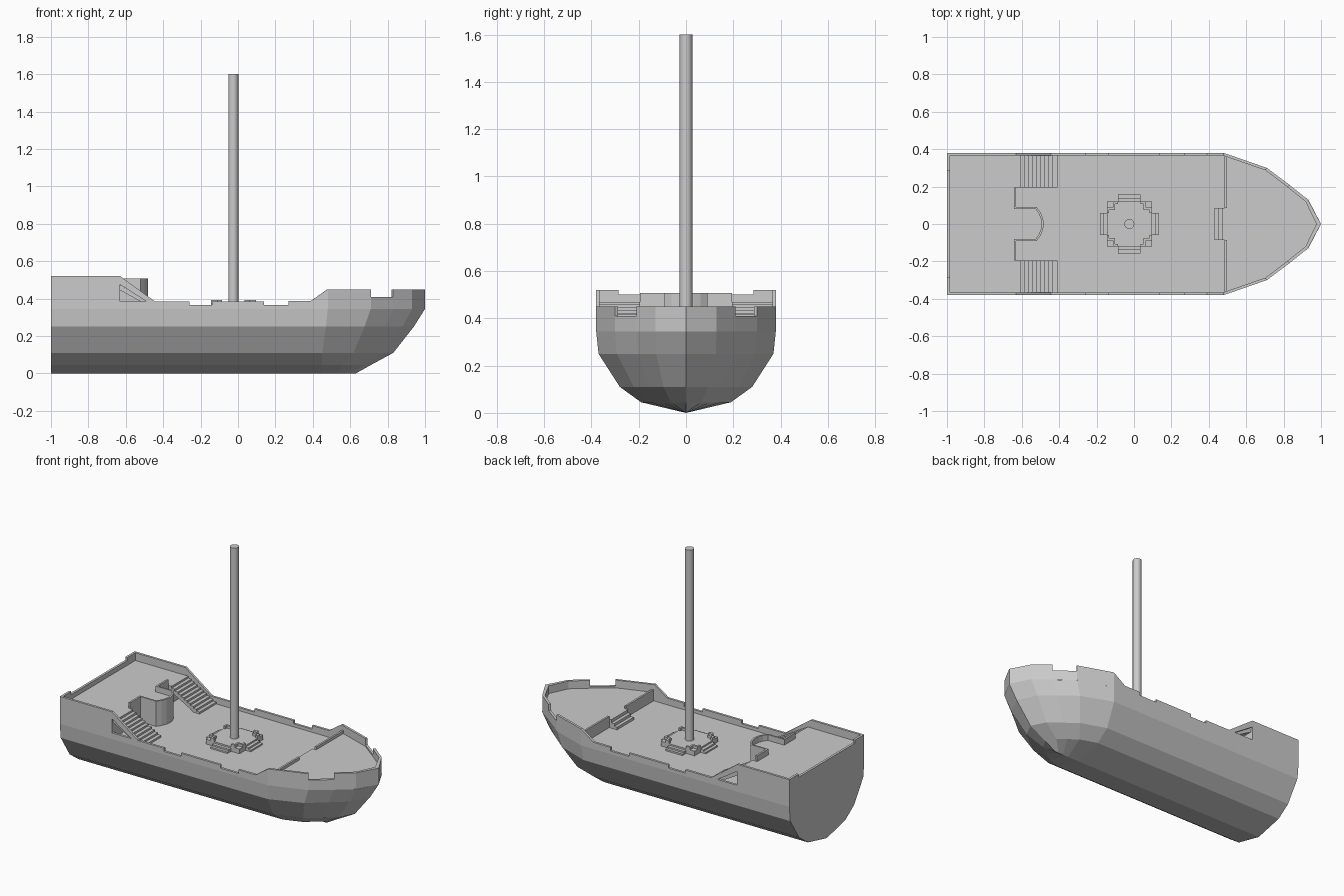
import bpy, bmesh, math

if "Cube" in bpy.data.objects:
    bpy.data.objects.remove(bpy.data.objects["Cube"])

DECK, POOP, FORE = 0.345, 0.47, 0.40


def finish(name, verts, faces, mirror=False):
    bm = bmesh.new()
    vs = [bm.verts.new(v) for v in verts]
    for f in faces:
        bm.faces.new([vs[i] for i in f])
    bmesh.ops.remove_doubles(bm, verts=bm.verts, dist=1e-5)
    bmesh.ops.dissolve_degenerate(bm, dist=1e-5, edges=bm.edges)
    bmesh.ops.recalc_face_normals(bm, faces=bm.faces)
    me = bpy.data.meshes.new(name)
    bm.to_mesh(me)
    bm.free()
    ob = bpy.data.objects.new(name, me)
    bpy.context.collection.objects.link(ob)
    if mirror:
        ob.modifiers.new("Mirror", 'MIRROR').use_axis = (False, True, False)
    return ob


def prism(name, pts, a, b, axis='z', mirror=False):
    """Extrude a 2D polygon along z (points xy) or along y (points xz)."""
    put = (lambda p, h: (p[0], p[1], h)) if axis == 'z' else (lambda p, h: (p[0], h, p[1]))
    n = len(pts)
    verts = [put(p, a) for p in pts] + [put(p, b) for p in pts]
    faces = [list(range(n)), list(range(n, 2 * n))]
    faces += [[i, (i + 1) % n, (i + 1) % n + n, i + n] for i in range(n)]
    return finish(name, verts, faces, mirror)


def box(name, x0, x1, y0, y1, z0, z1, mirror=False):
    return prism(name, [(x0, y0), (x1, y0), (x1, y1), (x0, y1)], z0, z1, 'z', mirror)


def wall(name, pts, base):
    """Mirrored thin wall; points are (outer x, outer y, inner x, inner y, top z)."""
    verts, faces = [], []
    for ox, oy, ix, iy, z in pts:
        verts += [(ox, oy, base), (ox, oy, z), (ix, iy, z), (ix, iy, base)]
    for k in range(len(pts) - 1):
        a, b = 4 * k, 4 * k + 4
        same = pts[k][:4] == pts[k + 1][:4]
        for j in ([1] if same else [0, 1, 2]):
            faces.append([a + j, a + j + 1, b + j + 1, b + j])
    for k in (0, len(pts) - 1):
        if pts[k][1] != 0:
            faces.append([4 * k + j for j in range(4)])
    return finish(name, verts, faces, True)


# Hull lofted through waterlines: z, half width, bow start x, stem x
levels = [(0, 0, 0.45, 0.63), (0.045, 0.19, 0.45, 0.71), (0.11, 0.28, 0.45, 0.83),
          (0.25, 0.37, 0.47, 0.94), (DECK, 0.38, 0.48, 1.0)]
bow = [(0, 1), (0.44, 0.79), (0.67, 0.55), (0.87, 0.34), (1, 0)]
verts, faces = [], []
for z, w, xs, xt in levels:
    half = [(-1, w)] + [(xs + (xt - xs) * t, w * s) for t, s in bow]
    verts += [(x, y, z) for x, y in half] + [(x, -y, z) for x, y in half[-2::-1]]
n = len(verts) // len(levels)
for k in range(len(levels) - 1):
    for i in range(n):
        j = (i + 1) % n
        faces.append([k * n + i, k * n + j, k * n + n + j, k * n + n + i])
faces.append(list(range(len(verts) - n, len(verts))))
finish("hull", verts, faces)

# Bulwark with notches, following the deck outline
outer = [(0.48, 0.38), (0.71, 0.30), (0.83, 0.21), (0.93, 0.13), (1.0, 0)]
inner = [(0.478, 0.365), (0.703, 0.287), (0.82, 0.198), (0.917, 0.12), (0.975, 0)]
tops = [(-1, 0.52), (-0.63, 0.52), (-0.63, 0.385), (-0.26, 0.385), (-0.26, 0.365),
        (-0.14, 0.365), (-0.14, 0.385), (0.14, 0.385), (0.14, 0.365), (0.27, 0.365),
        (0.27, 0.388), (0.39, 0.388)]
rail = [(x, 0.38, x, 0.365, z) for x, z in tops]
for (o, i, zs) in zip(outer, inner, [(0.45,), (0.45, 0.41), (0.41, 0.45), (0.45,), (0.45,)]):
    rail += [o + i + (z,) for z in zs]
wall("bulwark", rail, DECK)

# Sloping handrail beside the stairs, open triangle beneath
prism("stair_handrail", [(-0.63, 0.475), (-0.63, 0.52), (-0.444, 0.385), (-0.49, 0.385)],
      0.365, 0.38, 'y', True)

# Raised stern deck with a rounded balcony
balcony = [(-0.52, 0.09), (-0.50, 0.062), (-0.487, 0.032), (-0.482, 0)]
full = balcony + [(x, -y) for x, y in balcony[-2::-1]]
poop = [(-1, 0.378), (-1, -0.378), (-0.63, -0.378), (-0.63, -0.09)]
prism("stern_deck", poop + full[::-1] + [(-0.63, 0.09), (-0.63, 0.378)], DECK, POOP)

# Stern deck rails
wall("stern_rail", [(-1, 0.37, -0.985, 0.37, 0.52), (-1, 0.285, -0.985, 0.285, 0.52),
                    (-1, 0.285, -0.985, 0.285, 0.50), (-1, 0, -0.985, 0, 0.50)], POOP)
path = [(-0.63, 0.195, -0.642, 0.195), (-0.63, 0.09, -0.642, 0.08), (-0.52, 0.09, -0.525, 0.08),
        (-0.50, 0.062, -0.508, 0.055), (-0.487, 0.032, -0.498, 0.028), (-0.482, 0, -0.494, 0)]
wall("balcony_rail", [p + (0.507,) for p in path], POOP)

# Two stairs from the main deck to the stern deck
steps = 10
run, rise = 0.22 / steps, (POOP - DECK) / steps
profile = []
for i in range(steps):
    x = -0.41 - i * run
    profile += [(x, DECK + i * rise), (x, DECK + (i + 1) * rise)]
profile += [(-0.63, POOP), (-0.63, POOP - 0.025), (-0.45, DECK)]
prism("stern_stairs", profile, 0.195, 0.366, 'y', True)

# Bow deck, its low rail and small steps
edge = [(x, y) for x, y in inner]
edge[0] = (0.49, 0.366)
prism("bow_deck", edge + [(x, -y) for x, y in edge[-2::-1]], DECK, FORE)
box("bow_deck_rail", 0.485, 0.497, 0.085, 0.364, DECK, FORE + 0.018, True)
prism("bow_steps", [(0.43, DECK), (0.43, 0.362), (0.45, 0.362), (0.45, 0.38), (0.47, 0.38),
                    (0.47, FORE), (0.492, FORE), (0.492, DECK)], -0.085, 0.085, 'y')

# Mast platform with corner walls and steps on four sides
MX, H = -0.025, 0.12
box("mast_platform", MX - H, MX + H, -H, H, DECK, 0.375)
for i in range(4):
    a = i * math.pi / 2
    c, s = round(math.cos(a)), round(math.sin(a))
    turn = lambda pts: [(MX + c * x - s * y, s * x + c * y) for x, y in pts]
    corner = [(H, 0.06), (H, 0.088), (0.088, 0.088), (0.088, H), (0.06, H),
              (0.06, 0.108), (0.076, 0.108), (0.076, 0.076), (0.108, 0.076), (0.108, 0.06)]
    prism("platform_corner_wall", turn(corner), 0.37, 0.392)
    for d, z in ((0.158, 0.355), (0.14, 0.365)):
        prism("platform_step", turn([(0.115, -0.06), (d, -0.06), (d, 0.06), (0.115, 0.06)]), DECK, z)

# Mast
bpy.ops.mesh.primitive_cylinder_add(vertices=16, radius=0.027, depth=1.6 - DECK,
                                    location=(MX, 0, (1.6 + DECK) / 2))
mast = bpy.context.object
mast.name = "mast"
bpy.ops.object.shade_smooth_by_angle()
